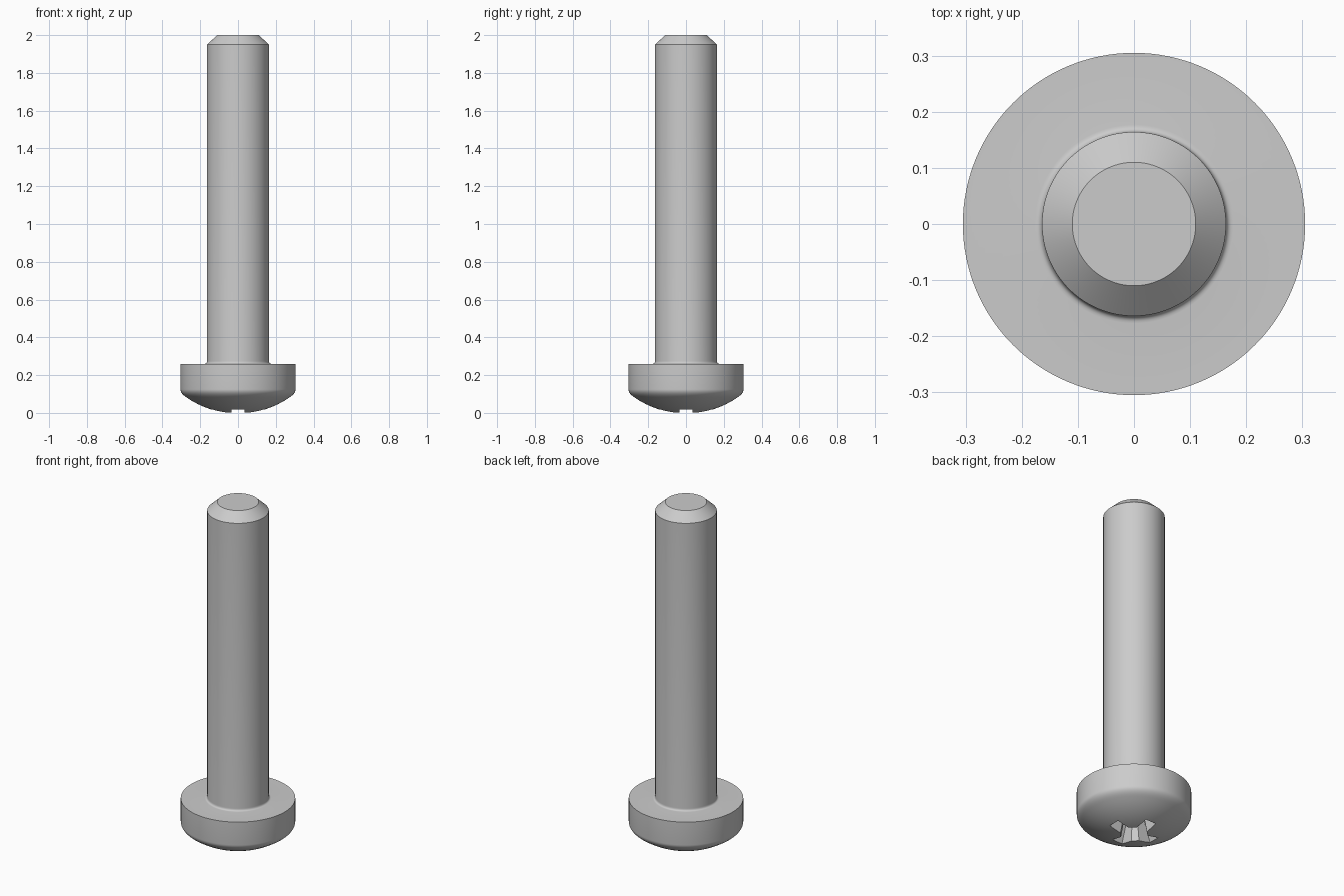
import bpy, bmesh, math

if "Cube" in bpy.data.objects:
    bpy.data.objects.remove(bpy.data.objects["Cube"], do_unlink=True)

SEGMENTS = 128
DOME_R = 0.48

steel = bpy.data.materials.new("grey steel")
steel.use_nodes = True
steel.diffuse_color = (0.6, 0.6, 0.6, 1)
steel.node_tree.nodes["Principled BSDF"].inputs["Base Color"].default_value = (0.6, 0.6, 0.6, 1)


def make_object(name, bm):
    bmesh.ops.recalc_face_normals(bm, faces=bm.faces)
    mesh = bpy.data.meshes.new(name)
    bm.to_mesh(mesh)
    bm.free()
    mesh.materials.append(steel)
    obj = bpy.data.objects.new(name, mesh)
    bpy.context.collection.objects.link(obj)
    return obj


def lathe(name, profile):
    """Spin a (radius, height) profile round the z axis, with flat caps."""
    bm = bmesh.new()
    rings = []
    for r, z in profile:
        rings.append([bm.verts.new((r * math.cos(a), r * math.sin(a), z))
                      for a in (2 * math.pi * i / SEGMENTS for i in range(SEGMENTS))])
    for low, high in zip(rings, rings[1:]):
        for i in range(SEGMENTS):
            j = (i + 1) % SEGMENTS
            bm.faces.new((low[i], low[j], high[j], high[i]))
    bm.faces.new(rings[0])
    bm.faces.new(rings[-1])
    return make_object(name, bm)


def dome_z(r):
    return DOME_R - math.sqrt(DOME_R ** 2 - r ** 2) - 0.003


def corner(start, mid, end, steps=6):
    """Rounded corner as a quadratic curve."""
    pts = []
    for i in range(steps + 1):
        t = i / steps
        pts.append(tuple((1 - t) ** 2 * a + 2 * t * (1 - t) * b + t * t * c
                         for a, b, c in zip(start, mid, end)))
    return pts


def cross_ring(bm, length, width, core, z):
    """Four-armed cross outline with chamfered inner corners."""
    ring = []
    for k in range(4):
        c, s = math.cos(k * math.pi / 2), math.sin(k * math.pi / 2)
        for x, y in ((length, -width), (length, width), (core, width), (width, core)):
            if (x, y) == (width, core):
                continue
            ring.append(bm.verts.new((c * x - s * y, s * x + c * y, z)))
        ring.append(bm.verts.new((c * width - s * core, s * width + c * core, z)))
    return ring


# Domed head, shaft with root fillet and chamfered tip, in one profile
dome = [(r, dome_z(r)) for r in (0.02 + 0.25 * i / 12 for i in range(13))]
rim = corner(dome[-1], (0.305, dome_z(0.3)), (0.305, 0.125))[1:]
root = corner((0.177, 0.26), (0.164, 0.26), (0.164, 0.275))
tip = [(0.164, 1.95), (0.11, 2.0)]
screw = lathe("screw_body", dome + rim + [(0.305, 0.26)] + root + tip)

# Tapered cross recess in the head
bm = bmesh.new()
outer = cross_ring(bm, 0.156, 0.037, 0.068, -0.02)
inner = cross_ring(bm, 0.075, 0.022, 0.038, 0.17)
count = len(outer)
for i in range(count):
    j = (i + 1) % count
    bm.faces.new((outer[i], outer[j], inner[j], inner[i]))
bm.faces.new(outer)
point = bm.verts.new((0, 0, 0.2))
for i in range(count):
    bm.faces.new((inner[i], inner[(i + 1) % count], point))
cutter = make_object("recess_cutter", bm)
cutter.hide_render = True
cutter.hide_viewport = True

cut = screw.modifiers.new("cross recess", "BOOLEAN")
cut.operation = "DIFFERENCE"
cut.solver = "EXACT"
cut.object = cutter

# Bake the recess, then smooth with sharp edges kept
for o in bpy.context.selected_objects:
    o.select_set(False)
screw.select_set(True)
bpy.context.view_layer.objects.active = screw
bpy.ops.object.modifier_apply(modifier=cut.name)
bpy.data.objects.remove(cutter, do_unlink=True)
bpy.ops.object.shade_smooth_by_angle(angle=math.radians(30))
